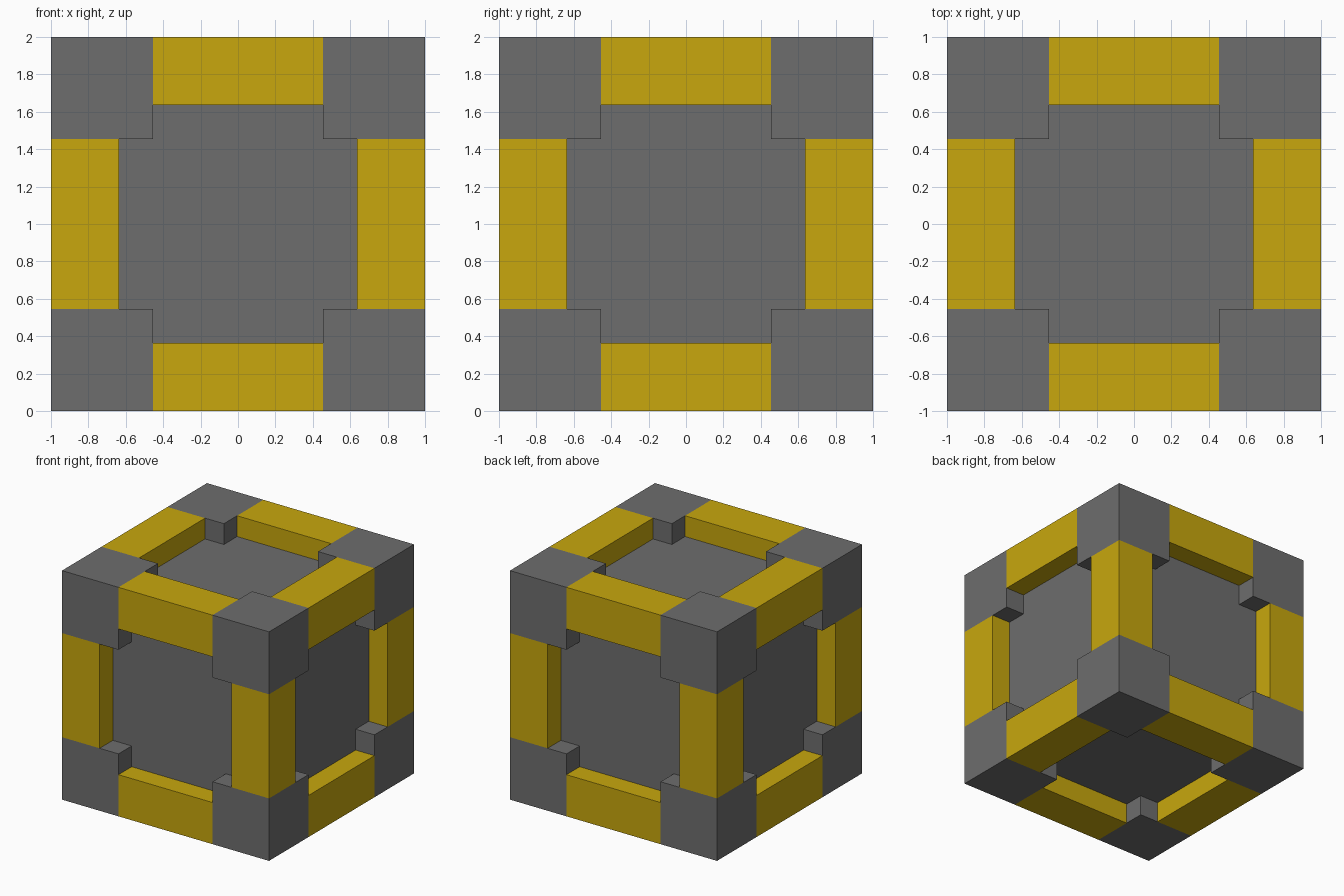
import bpy
from itertools import product

if "Cube" in bpy.data.objects:
    bpy.data.objects.remove(bpy.data.objects["Cube"])

U = 2 / 11  # the cube is 11 grid units wide


def material(name, colour):
    m = bpy.data.materials.new(name)
    m.diffuse_color = (*colour, 1)
    m.use_nodes = True
    m.node_tree.nodes["Principled BSDF"].inputs["Base Color"].default_value = m.diffuse_color
    return m


grey = material("dark grey", (0.155, 0.155, 0.155))
yellow = material("golden yellow", (0.58, 0.39, 0.004))


def box(name, centre, size, mat):
    bpy.ops.mesh.primitive_cube_add(size=1, location=centre)
    ob = bpy.context.object
    ob.name = name
    ob.scale = size
    bpy.ops.object.transform_apply(location=False, rotation=False, scale=True)
    ob.data.materials.append(mat)


# Recessed core: sits 1 unit below the outer faces
box("core", (0, 0, 1), (9 * U,) * 3, grey)

# Eight corner blocks, 3 units wide
c = 1 - 1.5 * U
for sx, sy, sz in product((-1, 1), repeat=3):
    box("corner_block", (sx * c, sy * c, 1 + sz * c), (3 * U,) * 3, grey)

# Twelve edge bars, 2 units thick, spanning between the corner blocks
e = 1 - U
for axis in range(3):
    for a, b in product((-e, e), repeat=2):
        centre = [a, b]
        centre.insert(axis, 0)
        size = [2 * U, 2 * U]
        size.insert(axis, 5 * U)
        centre[2] += 1
        box("edge_bar", centre, size, yellow)
